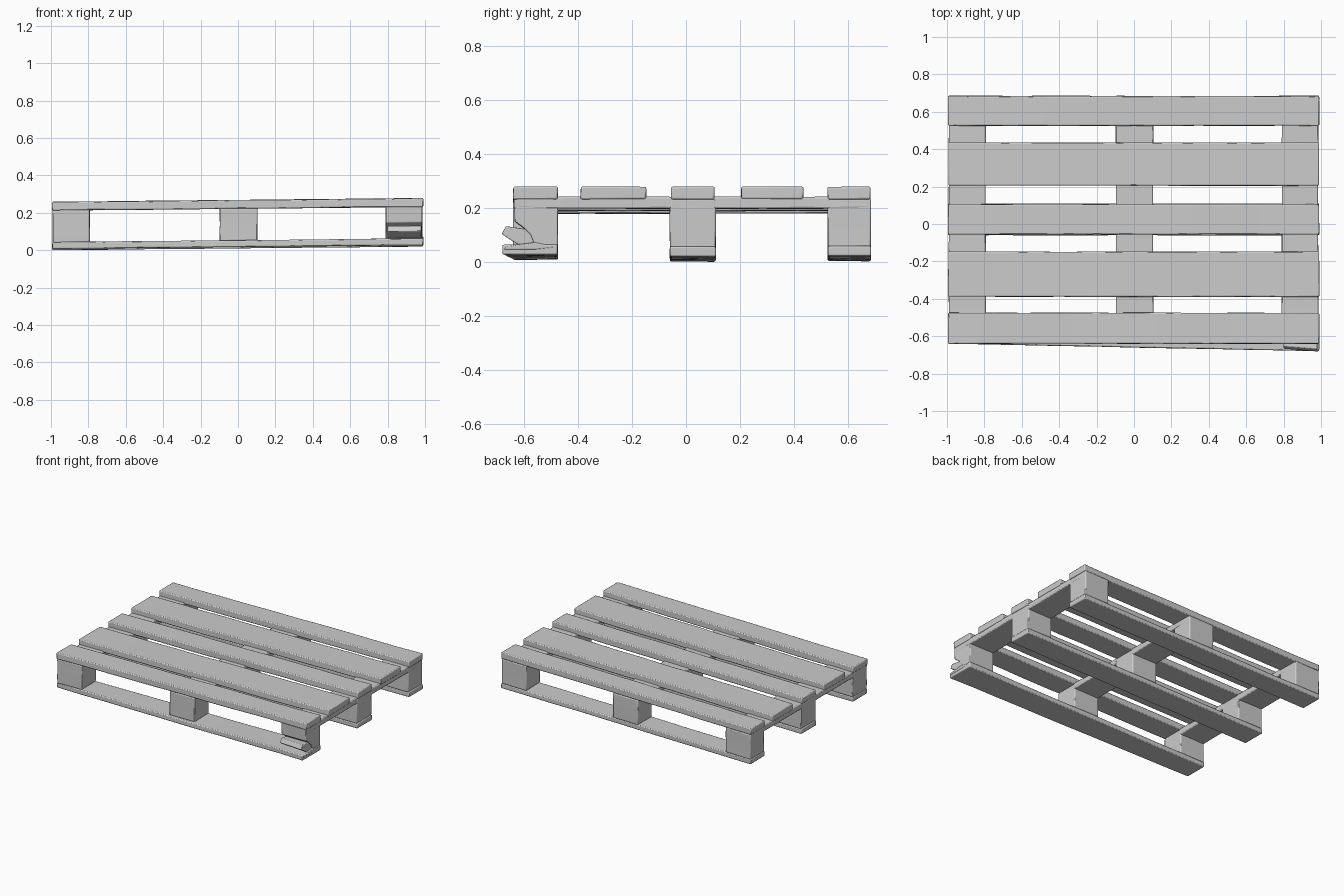
import bpy, bmesh, random
from mathutils import Vector

if "Cube" in bpy.data.objects:
    bpy.data.objects.remove(bpy.data.objects["Cube"])

random.seed(4)
TILT = 0.01      # the whole pallet rises slightly toward +x


def finish(name, bm, bevel=0.006):
    bmesh.ops.recalc_face_normals(bm, faces=bm.faces)
    for v in bm.verts:
        v.co.z = max(0.0, v.co.z + TILT * v.co.x)
    me = bpy.data.meshes.new(name)
    bm.to_mesh(me)
    bm.free()
    ob = bpy.data.objects.new(name, me)
    bpy.context.collection.objects.link(ob)
    mod = ob.modifiers.new("worn_edges", 'BEVEL')
    mod.width = bevel
    mod.segments = 2
    mod.limit_method = 'ANGLE'
    mod.angle_limit = 0.7
    bpy.context.view_layer.objects.active = ob
    ob.select_set(True)
    bpy.ops.object.shade_smooth_by_angle(angle=0.7)
    ob.select_set(False)
    return ob


def timber(name, x, y, z, axis=0, cuts=0, wobble=0.0015, shape=None):
    """Box between the given ranges, sliced along one axis and slightly warped."""
    bm = bmesh.new()
    bmesh.ops.create_cube(bm, size=1)
    lo = Vector((x[0], y[0], z[0]))
    hi = Vector((x[1], y[1], z[1]))
    for v in bm.verts:
        v.co = Vector([(lo[i] + hi[i]) / 2 + v.co[i] * (hi[i] - lo[i]) for i in range(3)])
    normal = Vector((0, 0, 0))
    normal[axis] = 1
    for i in range(1, cuts + 1):
        p = lo.lerp(hi, i / (cuts + 1))
        bmesh.ops.bisect_plane(bm, geom=bm.verts[:] + bm.edges[:] + bm.faces[:],
                               plane_co=p, plane_no=normal)
    for v in bm.verts:
        if shape:
            shape(v.co)
        v.co += Vector([random.uniform(-wobble, wobble) for _ in range(3)])
    return finish(name, bm)


def prism(name, profile, x0, x1, skew=0.0):
    """Side profile (y, z) extruded along x."""
    bm = bmesh.new()
    a = [bm.verts.new((x0, p[0] + skew, p[1])) for p in profile]
    b = [bm.verts.new((x1, p[0], p[1])) for p in profile]
    bm.faces.new(a)
    bm.faces.new(b[::-1])
    n = len(profile)
    for i in range(n):
        bm.faces.new((a[i], a[(i + 1) % n], b[(i + 1) % n], b[i]))
    return finish(name, bm, 0.004)


X = (-0.993, 0.99)
columns = {"left": (-0.99, -0.793), "middle": (-0.097, 0.103), "right": (0.79, 0.985)}

# deck boards
decks = [(-0.64, -0.475), (-0.39, -0.148), (-0.055, 0.105), (0.205, 0.435), (0.525, 0.683)]
for i, y in enumerate(decks):
    timber(f"deck_board_{i + 1}", X, y, (0.222, 0.268), cuts=9)

# cross stringers under the deck
for side, x in columns.items():
    timber(f"{side}_stringer", x, (-0.63, 0.675), (0.188, 0.232), axis=1, cuts=9)


# bottom runners; the front one splays outward at its right end
def splay(co):
    if co.y < -0.55:
        co.y -= 0.02 * (co.x + 1)


rows = {"front": (-0.64, -0.475, 0.017), "middle": (-0.06, 0.11, 0.01), "back": (0.525, 0.685, 0.012)}
for row, (y0, y1, z0) in rows.items():
    timber(f"{row}_runner", X, (y0, y1), (z0, z0 + 0.036), cuts=9,
           shape=splay if row == "front" else None)
    # spacer blocks
    for side, x in columns.items():
        if (row, side) != ("front", "right"):
            timber(f"{row}_{side}_block", x, (y0, y1), (z0 + 0.034, 0.224), axis=2, cuts=2)

# broken corner block
prism("broken_corner_block",
      [(-0.475, 0.224), (-0.638, 0.224), (-0.635, 0.14), (-0.60, 0.115),
       (-0.575, 0.09), (-0.56, 0.05), (-0.475, 0.05)], 0.79, 0.985)

# split chunk leaning out of the corner
prism("split_chunk",
      [(-0.683, 0.093), (-0.668, 0.122), (-0.60, 0.112), (-0.53, 0.12),
       (-0.52, 0.075), (-0.60, 0.05), (-0.625, 0.055)], 0.80, 0.98, 0.015)
prism("loose_splinter",
      [(-0.675, 0.035), (-0.665, 0.05), (-0.56, 0.062), (-0.48, 0.045), (-0.56, 0.035)],
      0.84, 0.992)
